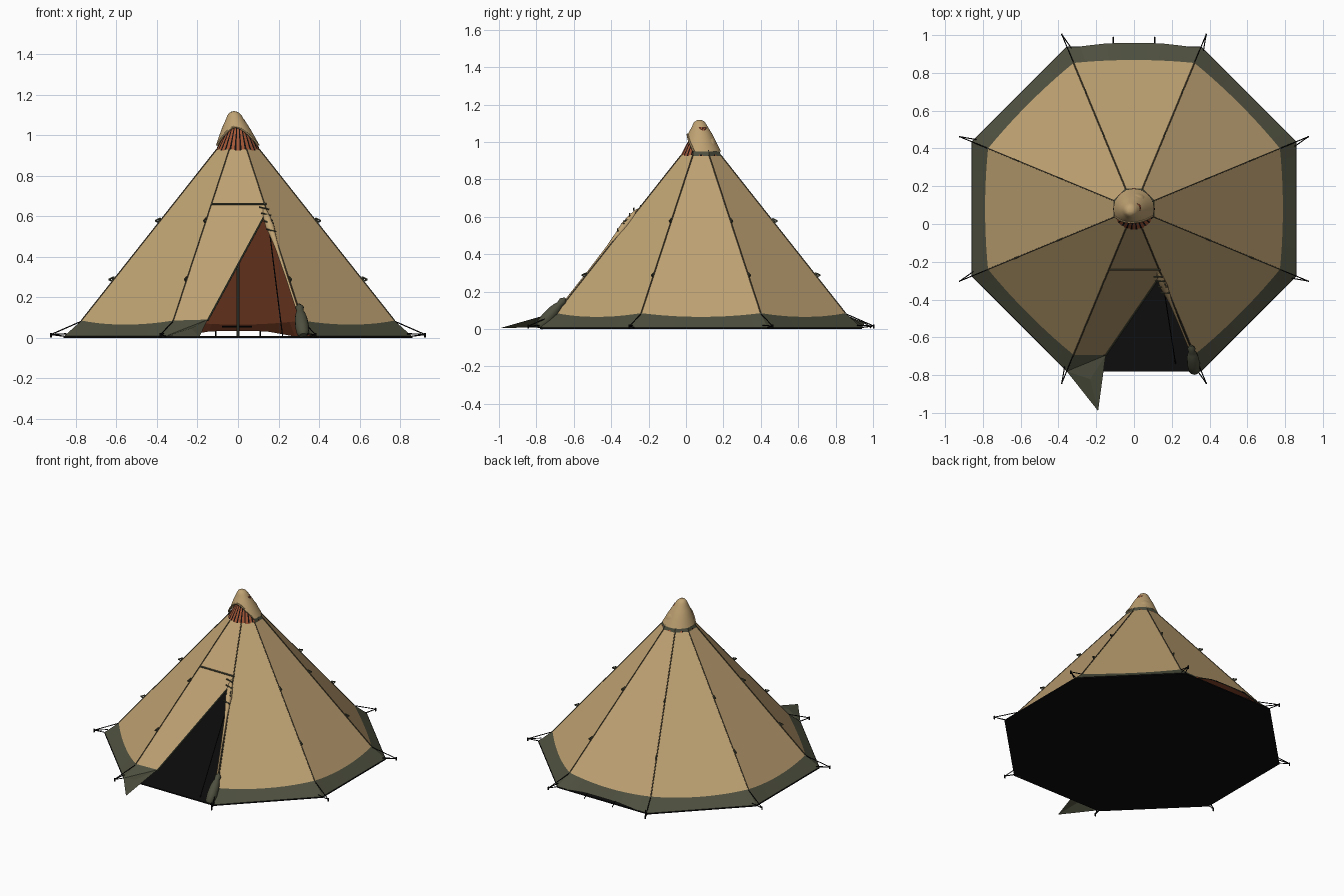
import bpy, bmesh, math
from mathutils import Vector

if "Cube" in bpy.data.objects:
    bpy.data.objects.remove(bpy.data.objects["Cube"])

CY = 0.08                      # tent axis is at (0, CY)
T = math.tan(math.pi / 8)
TOP, HEM, FOOT = 0.93, 0.085, 0.86


def material(name, rgb):
    m = bpy.data.materials.new(name)
    m.use_nodes = True
    m.diffuse_color = (*rgb, 1)
    bsdf = m.node_tree.nodes["Principled BSDF"]
    bsdf.inputs["Base Color"].default_value = (*rgb, 1)
    bsdf.inputs["Roughness"].default_value = 0.9
    return m


TAN = material("tan canvas", (0.52, 0.36, 0.17))
GREEN = material("dark green canvas", (0.075, 0.078, 0.048))
RUST = material("rust lining", (0.36, 0.09, 0.035))
BLACK = material("black", (0.004, 0.004, 0.004))
SEAM = material("brown seam", (0.10, 0.08, 0.045))


def make(name, bm, *mats, smooth=False):
    bmesh.ops.remove_doubles(bm, verts=bm.verts, dist=0.0001)
    me = bpy.data.meshes.new(name)
    bm.to_mesh(me)
    bm.free()
    ob = bpy.data.objects.new(name, me)
    bpy.context.collection.objects.link(ob)
    for m in mats:
        me.materials.append(m)
    if smooth:
        bpy.ops.object.select_all(action='DESELECT')
        ob.select_set(True)
        bpy.context.view_layer.objects.active = ob
        bpy.ops.object.shade_smooth_by_angle(angle=math.radians(50))
    return ob


def face(bm, pts, index=0):
    f = bm.faces.new([bm.verts.new(p) for p in pts])
    f.material_index = index
    return f


def rods(name, segments, r, mat, sides=6):
    bm = bmesh.new()
    for a, b in segments:
        a, b = Vector(a), Vector(b)
        d = b - a
        new = bmesh.ops.create_cone(bm, cap_ends=True, segments=sides, radius1=r,
                                    radius2=r, depth=d.length)["verts"]
        bmesh.ops.rotate(bm, verts=new, matrix=Vector((0, 0, 1)).rotation_difference(d).to_matrix())
        bmesh.ops.translate(bm, verts=new, vec=(a + b) / 2)
    return make(name, bm, mat)


def tube(name, path, radii, mat, sides=14):
    # Lofted tube with a varying radius
    bm = bmesh.new()
    path = [Vector(p) for p in path]
    q = Vector((0, 0, 1)).rotation_difference(path[-1] - path[0])
    rings = [[p + q @ Vector((r * math.cos(math.tau * i / sides),
                              r * math.sin(math.tau * i / sides), 0))
              for i in range(sides)] for p, r in zip(path, radii)]
    for lo, hi in zip(rings, rings[1:]):
        for i in range(sides):
            j = (i + 1) % sides
            face(bm, (lo[i], lo[j], hi[j], hi[i]))
    face(bm, rings[0][::-1])
    face(bm, rings[-1])
    return make(name, bm, mat, smooth=True)


def wall(z):
    return 0.105 + (TOP - z) * 0.79


def panel(k, s, z, apothem):
    a = math.radians(45 * k - 90)
    n, t = Vector((math.cos(a), math.sin(a), 0)), Vector((-math.sin(a), math.cos(a), 0))
    return Vector((0, CY, z)) + n * apothem + t * (s * apothem * T)


def corner(k, z, extra=0):
    return panel(k, 1, z, wall(z) + extra)


def hem(s):
    return HEM - 0.02 * (1 - s * s)


def foot(k, s):
    # The back panel's hem is lifted as a vent
    lift = max(0, 1 - (s / 0.7) ** 4) if k == 4 else 0
    return panel(k, s, 0.006 + 0.028 * lift, FOOT + 0.018 * lift)


STEPS = [-1 + i / 5 for i in range(11)]


def shell(name, mats, inset, upper, lower):
    bm = bmesh.new()
    for k in range(1, 8):
        for s, u in zip(STEPS, STEPS[1:]):
            hs, hu = panel(k, s, hem(s), wall(hem(s))), panel(k, u, hem(u), wall(hem(u)))
            if upper:
                face(bm, (hs, hu, panel(k, u, TOP, wall(TOP)), panel(k, s, TOP, wall(TOP))))
            if lower:
                face(bm, (foot(k, s), foot(k, u), hu, hs))
    if upper:
        # Front panel, cut away to the door's diagonal edge
        outline = [(-wall(HEM) * T, HEM), (-0.15, HEM), (0.135, 0.61),
                   (wall(0.61) * T, 0.61), (wall(TOP) * T, TOP), (-wall(TOP) * T, TOP)]
        face(bm, [(x, CY - wall(z), z) for x, z in outline])
    for v in bm.verts:
        d = Vector((v.co.x, v.co.y - CY, 0))
        v.co -= d.normalized() * inset
    return make(name, bm, *mats)


shell("canvas_walls", [TAN], 0, True, False)
shell("skirt", [GREEN], 0, False, True)
shell("inner_lining", [RUST], 0.01, True, True)

# Groundsheet
bm = bmesh.new()
for z in (0, 0.008):
    face(bm, [panel(k, 1, z, FOOT) for k in range(8)])
for k in range(8):
    face(bm, [panel(k, s, z, FOOT) for s, z in ((-1, 0), (1, 0), (1, 0.008), (-1, 0.008))])
make("groundsheet", bm, BLACK)

# Opened skirt flap beside the door
bm = bmesh.new()
a, b = Vector((-0.356, -0.78, 0.008)), Vector((-wall(HEM) * T, CY - wall(HEM), HEM))
c, d = Vector((-0.15, -0.695, HEM + 0.005)), Vector((-0.19, -0.99, 0.006))
mid = (a + c + d) / 3 + Vector((0, 0, 0.012))
for tri in ((a, c, b), (a, d, mid), (d, c, mid), (c, a, mid)):
    face(bm, tri)
make("skirt_flap", bm, GREEN)

# Seams, door trim and cords
rods("corner_seams", [(corner(k, HEM), corner(k, TOP)) for k in range(8)], 0.0035, SEAM)


def front(x, z, out=0.004):
    return (x, CY - wall(z) - out, z)


rods("door_trim", [(front(-0.15, HEM), front(0.135, 0.61)),
                   (front(-0.13, 0.66), front(0.14, 0.66))], 0.005, GREEN)
rods("door_cord", [((0.15, CY - wall(0.57) + 0.02, 0.57), (0.22, -0.74, 0.01))], 0.003, BLACK)
rods("lining_vent", [((-0.08, 0.855, 0.055), (0.07, 0.855, 0.055))], 0.004, BLACK)
rods("centre_pole", [((0, CY, 0.005), (0, CY, 1.08))], 0.008, GREEN, 10)

# Guy lines and pegs at each corner
lines, pegs = [], []
for k in range(8):
    tip = panel(k, 1, 0.016, 0.923)
    lines += [(corner(k, 0.08), tip), (panel(k, 1, 0.008, FOOT), tip),
              (panel(k, 0.94, 0.02, FOOT - 0.01), tip)]
    pegs.append((tip + Vector((0, 0, 0.008)), tip - Vector((0, 0, 0.014))))
for x in (-0.11, 0.11):
    lines.append(((x, 0.955, 0.034), (x, 0.99, 0.006)))
rods("guy_lines", lines, 0.003, BLACK, 5)
rods("pegs", pegs, 0.005, BLACK)

# Fabric loops on the corner seams
loops = []
for k in range(8):
    for z in (0.28, 0.57):
        p = corner(k, z, 0.004)
        out = (corner(k, z, 0.02) - corner(k, z)).normalized()
        q, r = p + out * 0.016 + Vector((0, 0, 0.008)), p + Vector((0, 0, 0.02)) - out * 0.012
        loops += [(p, q), (q, r), (p, r)]
rods("seam_loops", loops, 0.004, GREEN, 5)

# Rolled-up door with its ties, and the bundle at its foot
roll = [(z, corner(0, z, 0.004)) for z in (0.64, 0.60, 0.55, 0.51, 0.44, 0.30, 0.15)]
tube("rolled_door", [p - Vector((0.012, 0, 0)) for z, p in roll],
     (0.006, 0.018, 0.022, 0.016, 0.009, 0.006, 0.006), TAN, 10)
ties = []
for z in (0.53, 0.57, 0.61, 0.64):
    p = Vector(front(0, z, 0.024))
    x = wall(z) * T
    ties.append((p + Vector((x - 0.035, 0, 0.006)), p + Vector((x + 0.016, 0, -0.006))))
rods("door_ties", ties, 0.004, GREEN)
low, high = Vector((0.322, -0.785, 0.01)), Vector((0.302, -0.645, 0.165))
tube("door_bundle", [low.lerp(high, f) for f in (0, 0.08, 0.3, 0.55, 0.7, 0.78, 0.9, 1)],
     (0.018, 0.03, 0.034, 0.031, 0.024, 0.017, 0.021, 0.006), GREEN)

# Striped smoke vent under the hood
bm = bmesh.new()
PAIRS = 26


def ring(angle, r, z):
    return (r * math.sin(angle), CY - r * math.cos(angle), z)


for i in range(PAIRS):
    for start, end, index in ((-0.32, 0.32, 0), (0.32, 0.68, 1)):
        u, v = ((i + e) * math.tau / PAIRS for e in (start, end))
        face(bm, (ring(u, 0.11, 0.925), ring(v, 0.11, 0.925),
                  ring(v, 0.03, 1.08), ring(u, 0.03, 1.08)), index)
make("smoke_vent", bm, RUST, BLACK)

# Green collar around the sides and back
bm = bmesh.new()
for k in range(2, 7):
    lo, hi = wall(TOP) + 0.004, wall(0.957) + 0.012
    face(bm, [panel(k, -1, 0.925, lo), panel(k, 1, 0.925, lo),
              panel(k, 1, 0.957, hi), panel(k, -1, 0.957, hi)])
make("collar", bm, GREEN)

# Hooded cap with an arched front opening
PROFILE = [(0.94, 0.112), (1.0, 0.085), (1.045, 0.064), (1.08, 0.043),
           (1.1, 0.034), (1.114, 0.021), (1.12, 0)]


def cap_point(angle, f):
    phi = abs((angle + math.pi) % math.tau - math.pi)
    arch = max(0, math.cos(min(phi / 1.2, 1) * math.pi / 2)) ** 0.8
    base = 0.95 + 0.09 * arch
    z = base + (1.12 - base) * f
    for (z0, r0), (z1, r1) in zip(PROFILE, PROFILE[1:]):
        if z <= z1 + 1e-6:
            r = r0 + (r1 - r0) * (z - z0) / (z1 - z0)
            break
    x, y, _ = ring(angle, r, z)
    return Vector((x - 0.02 * (z - 0.94) / 0.18, y - 0.008 * (z - 0.94) / 0.18, z))


bm = bmesh.new()
N = 48
ROWS = [0, 0.15, 0.3, 0.45, 0.6, 0.75, 0.86, 0.94, 0.98]
for i in range(N):
    u, v = i * math.tau / N, (i + 1) * math.tau / N
    for f, g in zip(ROWS, ROWS[1:]):
        face(bm, (cap_point(u, f), cap_point(v, f), cap_point(v, g), cap_point(u, g)))
face(bm, [cap_point(i * math.tau / N, ROWS[-1]) for i in range(N)])
make("cap", bm, TAN, smooth=True)
arch = [cap_point(-1.2 + 0.12 * i, 0) for i in range(21)]
rods("hood_rim", list(zip(arch, arch[1:])), 0.006, TAN)

# Rear vent hood on the cap
bm = bmesh.new()
bmesh.ops.create_uvsphere(bm, u_segments=20, v_segments=12, radius=1)
for v in bm.verts:
    v.co = Vector((v.co.x * 0.062, 0.135 + v.co.y * 0.034, 0.972 + v.co.z * 0.06 - v.co.y * 0.012))
cut = bm.verts[:] + bm.edges[:] + bm.faces[:]
bmesh.ops.bisect_plane(bm, geom=cut, plane_co=(0, 0, 0.955), plane_no=(0, 0, -1), clear_outer=True)
make("rear_hood", bm, TAN, smooth=True)
